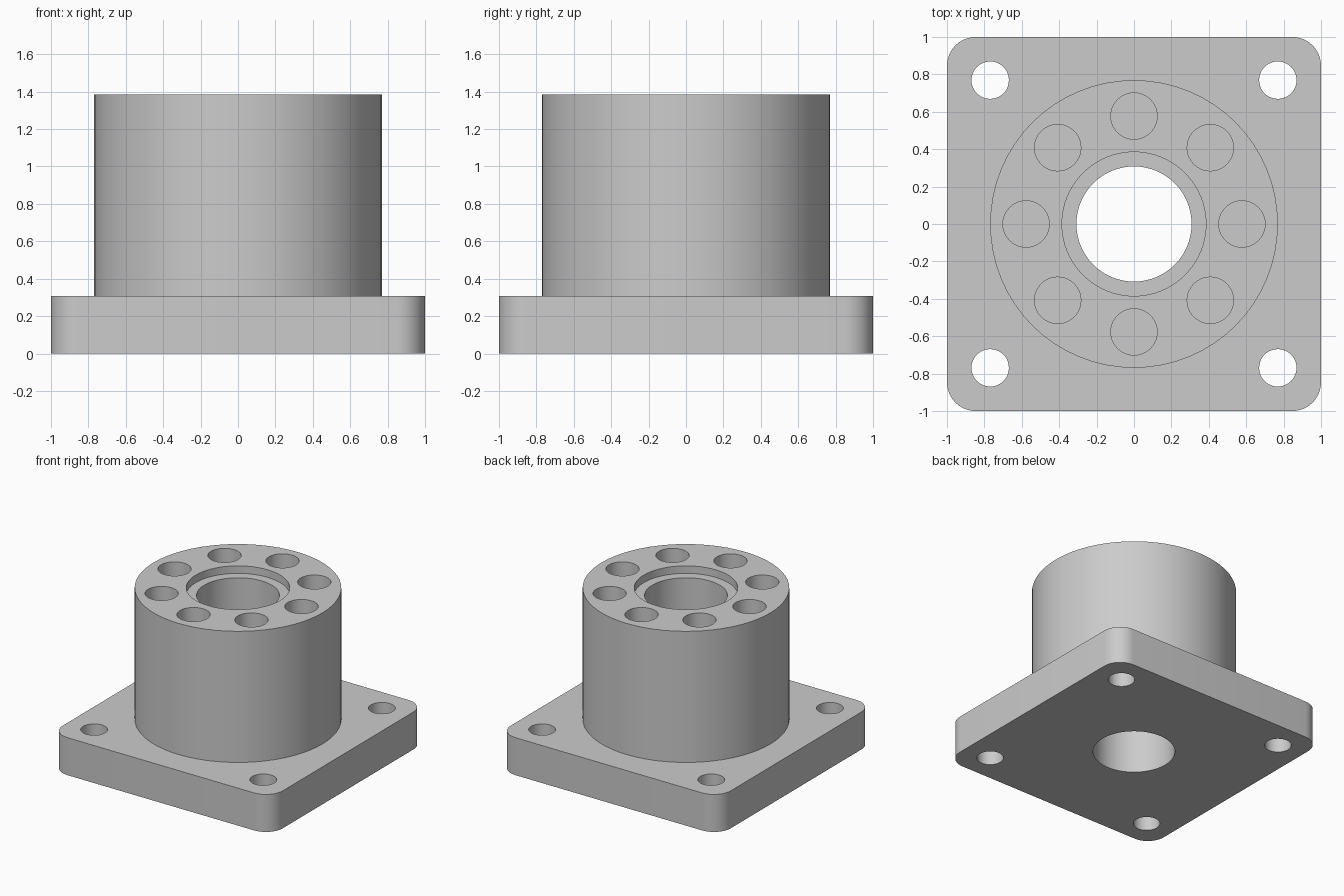
import bpy, bmesh, math
from mathutils import Matrix

if "Cube" in bpy.data.objects:
    bpy.data.objects.remove(bpy.data.objects["Cube"])

FLANGE_T, HEIGHT = 0.308, 1.385

grey = bpy.data.materials.new("light_grey")
grey.diffuse_color = (0.6, 0.6, 0.6, 1)
grey.use_nodes = True
grey.node_tree.nodes["Principled BSDF"].inputs["Base Color"].default_value = grey.diffuse_color


def make_object(name, bm):
    mesh = bpy.data.meshes.new(name)
    bm.to_mesh(mesh)
    bm.free()
    mesh.materials.append(grey)
    ob = bpy.data.objects.new(name, mesh)
    bpy.context.collection.objects.link(ob)
    return ob


def cylinders(name, centres, r, z0, z1, sides):
    """One mesh holding an upright cylinder at each centre."""
    bm = bmesh.new()
    for x, y in centres:
        bmesh.ops.create_cone(bm, cap_ends=True, segments=sides, radius1=r, radius2=r,
                              depth=z1 - z0, matrix=Matrix.Translation((x, y, (z0 + z1) / 2)))
    return make_object(name, bm)


def combine(ob, tool, operation):
    """Apply a boolean and discard the tool object."""
    tool.hide_render = True
    mod = ob.modifiers.new(tool.name, 'BOOLEAN')
    mod.operation, mod.solver, mod.object = operation, 'EXACT', tool
    bpy.context.view_layer.objects.active = ob
    bpy.ops.object.modifier_apply(modifier=mod.name)
    bpy.data.objects.remove(tool)


# Square flange with rounded corners
bm = bmesh.new()
bmesh.ops.create_cube(bm, size=1, matrix=Matrix.Translation((0, 0, FLANGE_T / 2))
                      @ Matrix.Diagonal((2, 2, FLANGE_T, 1)))
uprights = [e for e in bm.edges if abs(e.verts[0].co.z - e.verts[1].co.z) > 0.1]
bmesh.ops.bevel(bm, geom=uprights, offset=0.154, segments=10, profile=0.5, affect='EDGES')
body = make_object("flanged_housing", bm)

# Round barrel, sunk into the flange so both become one solid
combine(body, cylinders("barrel", [(0, 0)], 0.769, 0.15, HEIGHT, 64), 'UNION')

# Central bore and shallow counterbore
combine(body, cylinders("bore", [(0, 0)], 0.308, -0.1, HEIGHT + 0.1, 64), 'DIFFERENCE')
combine(body, cylinders("counterbore", [(0, 0)], 0.385, HEIGHT - 0.062, HEIGHT + 0.1, 64),
        'DIFFERENCE')

# Ring of eight blind holes in the barrel top
ring = [(0.577 * math.cos(i * math.pi / 4), 0.577 * math.sin(i * math.pi / 4)) for i in range(8)]
combine(body, cylinders("blind_holes", ring, 0.124, HEIGHT - 0.5, HEIGHT + 0.1, 40), 'DIFFERENCE')

# Four corner bolt holes through the flange
corners = [(x, y) for x in (-0.769, 0.769) for y in (-0.769, 0.769)]
combine(body, cylinders("bolt_holes", corners, 0.1, -0.1, FLANGE_T + 0.1, 40), 'DIFFERENCE')

# Smooth round walls, crisp rims
bpy.ops.object.select_all(action='DESELECT')
body.select_set(True)
bpy.context.view_layer.objects.active = body
bpy.ops.object.shade_smooth_by_angle(angle=math.radians(30))
